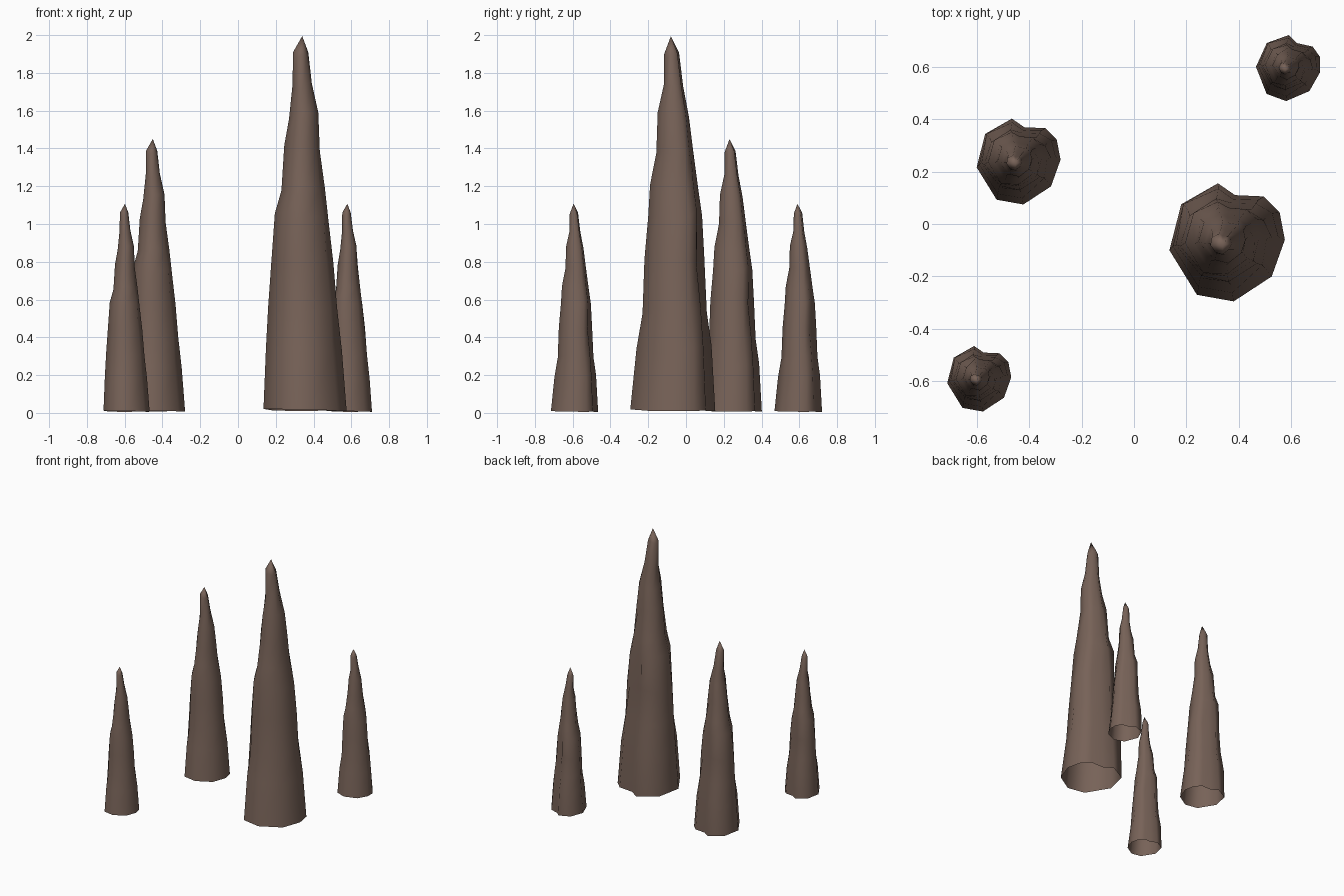
import bpy, bmesh, math, random
from mathutils import Vector

cube = bpy.data.objects.get("Cube")
if cube:
    bpy.data.objects.remove(cube, do_unlink=True)

# Brown stone
stone = bpy.data.materials.new("brown stone")
stone.use_nodes = True
colour = (0.185, 0.123, 0.097, 1)
stone.diffuse_color = colour
bsdf = stone.node_tree.nodes["Principled BSDF"]
bsdf.inputs["Base Color"].default_value = colour
bsdf.inputs["Roughness"].default_value = 0.9

# Lumpy ten-sided cross-section, anticlockwise
OUTLINE = [(.22, .01), (.2, .115), (.14, .175), (.03, .18), (-.035, .225),
           (-.175, .145), (-.22, -.03), (-.115, -.2), (.025, -.225), (.17, -.13)]

# Rings: height, then left, right, front and back limits
RINGS = [(.015, -.22, .22, -.225, .225), (.34, -.207, .195, -.192, .205),
         (.55, -.195, .17, -.16, .18), (.8, -.18, .15, -.15, .167),
         (1.05, -.16, .123, -.13, .155), (1.2, -.125, .105, -.12, .135),
         (1.4, -.11, .078, -.087, .108), (1.57, -.085, .07, -.08, .085),
         (1.72, -.066, .036, -.046, .055), (1.89, -.064, .017, -.046, .033)]
TIP = (-.015, -.01, 1.995)


def fit(values, low, high):
    a, b = min(values), max(values)
    return [low + (v - a) / (b - a) * (high - low) for v in values]


def spire_mesh():
    rng = random.Random(4)
    bm = bmesh.new()
    loops = []
    for i, (z, left, right, front, back) in enumerate(RINGS):
        wobble = [1 + (rng.uniform(-.05, .05) if i else 0) for _ in OUTLINE]
        xs = fit([p[0] * w for p, w in zip(OUTLINE, wobble)], left, right)
        ys = fit([p[1] * w for p, w in zip(OUTLINE, wobble)], front, back)
        lift = .007 if i == 0 else .025
        loops.append([bm.verts.new((x, y, z + rng.uniform(-lift, lift)))
                      for x, y in zip(xs, ys)])
    n = len(OUTLINE)
    for low, high in zip(loops, loops[1:]):
        for k in range(n):
            j = (k + 1) % n
            bm.faces.new((low[k], low[j], high[j], high[k]))
    tip = bm.verts.new(TIP)
    for k in range(n):
        bm.faces.new((loops[-1][k], loops[-1][(k + 1) % n], tip))
    for f in bm.faces:
        f.smooth = True
    mesh = bpy.data.meshes.new("spire")
    bm.to_mesh(mesh)
    bm.free()
    mesh.materials.append(stone)
    return mesh


# Four spires share one open-bottomed shape
spire = spire_mesh()
for name, x, y, size, turn in [
        ("tall_spire", .355, -.07, 1, 0),
        ("middle_spire", -.44, .238, .727, 0),
        ("small_front_spire", -.59, -.59, .555, 0),
        ("small_back_spire", .588, .594, .555, -10)]:
    obj = bpy.data.objects.new(name, spire)
    obj.location = (x, y, 0)
    obj.scale = Vector((size, size, size))
    obj.rotation_euler.z = math.radians(turn)
    bpy.context.collection.objects.link(obj)
